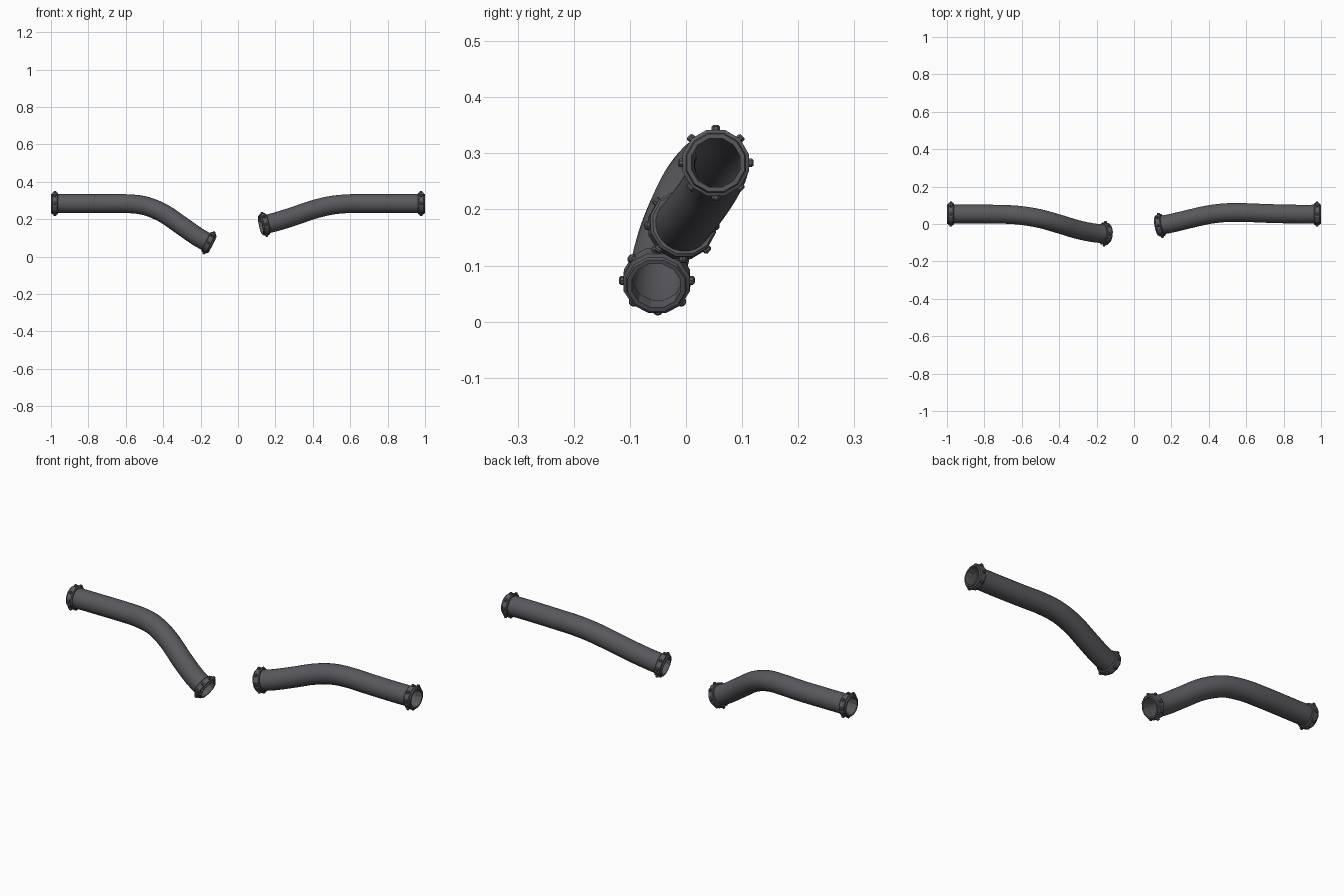
import bpy, bmesh, math
from mathutils import Vector, Matrix

if "Cube" in bpy.data.objects:
    bpy.data.objects.remove(bpy.data.objects["Cube"])

SIDES = 12
BOLTS = 8
iron = bpy.data.materials.new("dark_iron")
iron.diffuse_color = (0.1, 0.098, 0.11, 1)
iron.use_nodes = True
iron.node_tree.nodes["Principled BSDF"].inputs["Base Color"].default_value = iron.diffuse_color


def finish(bm, name, angle):
    bmesh.ops.recalc_face_normals(bm, faces=bm.faces)
    me = bpy.data.meshes.new(name)
    bm.to_mesh(me)
    bm.free()
    me.materials.append(iron)
    ob = bpy.data.objects.new(name, me)
    bpy.context.collection.objects.link(ob)
    bpy.ops.object.select_all(action='DESELECT')
    bpy.context.view_layer.objects.active = ob
    ob.select_set(True)
    bpy.ops.object.shade_smooth_by_angle(angle=math.radians(angle))
    return ob


def smooth_path(points, steps=6):
    """Catmull-Rom curve through the control points."""
    p = [Vector(q) for q in points]
    p = [2 * p[0] - p[1]] + p + [2 * p[-1] - p[-2]]
    out = []
    for a, b, c, d in zip(p, p[1:], p[2:], p[3:]):
        for i in range(steps):
            t = i / steps
            out.append(0.5 * (2 * b + (c - a) * t + (2 * a - 5 * b + 4 * c - d) * t * t
                              + (3 * b - a - 3 * c + d) * t ** 3))
    return out + [p[-2]]


def frame(pos, axis):
    """Matrix with local z along the axis and local y close to world up."""
    side = Vector((0, 0, 1)).cross(axis).normalized()
    up = axis.cross(side)
    m = Matrix((side, up, axis)).transposed().to_4x4()
    m.translation = pos
    return m


def ring(bm, m, r, s, n=SIDES):
    return [bm.verts.new(m @ Vector((r * math.cos(a), r * math.sin(a), s)))
            for a in (2 * math.pi * (i + 0.5) / n for i in range(n))]


def skin(bm, rings, closed):
    n = len(rings[0])
    for a, b in zip(rings, rings[1:] + rings[:1] if closed else rings[1:]):
        for i in range(n):
            j = (i + 1) % n
            bm.faces.new((a[i], a[j], b[j], b[i]))


def pipe(name, points):
    path = smooth_path(points)
    tang = [(path[min(i + 1, len(path) - 1)] - path[max(i - 1, 0)]).normalized()
            for i in range(len(path))]
    frames = [frame(q, t) for q, t in zip(path, tang)]
    # hollow tube: outer wall out, inner wall back
    bm = bmesh.new()
    skin(bm, [ring(bm, f, 0.0505, 0, 24) for f in frames]
         + [ring(bm, f, 0.046, 0, 24) for f in reversed(frames)], True)
    finish(bm, name + "_tube", 50)
    flange(name + "_outer_flange", path[0], tang[0])
    flange(name + "_inner_flange", path[-1], -tang[-1])


def flange(name, pos, axis):
    """Faceted collar at a pipe end, axis pointing into the pipe."""
    m = frame(pos, axis)
    bm = bmesh.new()
    profile = [(0.045, 0), (0.053, 0), (0.055, 0.006), (0.061, 0.009),
               (0.061, 0.033), (0.057, 0.037), (0.049, 0.037), (0.045, 0.03)]
    skin(bm, [ring(bm, m, r, s) for r, s in profile], True)
    finish(bm, name, 25)
    # bolts around the collar
    bm = bmesh.new()
    for k in range(BOLTS):
        turn = Matrix.Rotation(2 * math.pi * k / BOLTS, 4, 'Z')
        place = m @ turn @ Matrix.Translation((0.0625, 0, 0.021)) @ Matrix.Rotation(math.pi / 2, 4, 'Y')
        rings = [ring(bm, place, r, s, 8) for r, s in
                 [(0.008, -0.005), (0.008, 0.002), (0.005, 0.005)]]
        skin(bm, rings, False)
        bm.faces.new(rings[-1])
        bm.faces.new(rings[0])
    finish(bm, name + "_bolts", 30)


pipe("left_pipe", [(-1, .053, .283), (-.85, .053, .283), (-.7, .052, .283), (-.6, .045, .283),
                   (-.5, .028, .272), (-.4, 0, .232), (-.3, -.03, .164),
                   (-.21, -.048, .102), (-.137, -.053, .064)])
pipe("right_pipe", [(1, .053, .283), (.85, .053, .283), (.7, .057, .283), (.6, .061, .283),
                    (.5, .061, .274), (.4, .05, .25), (.3, .028, .216),
                    (.2, .004, .185), (.121, -.011, .167)])
